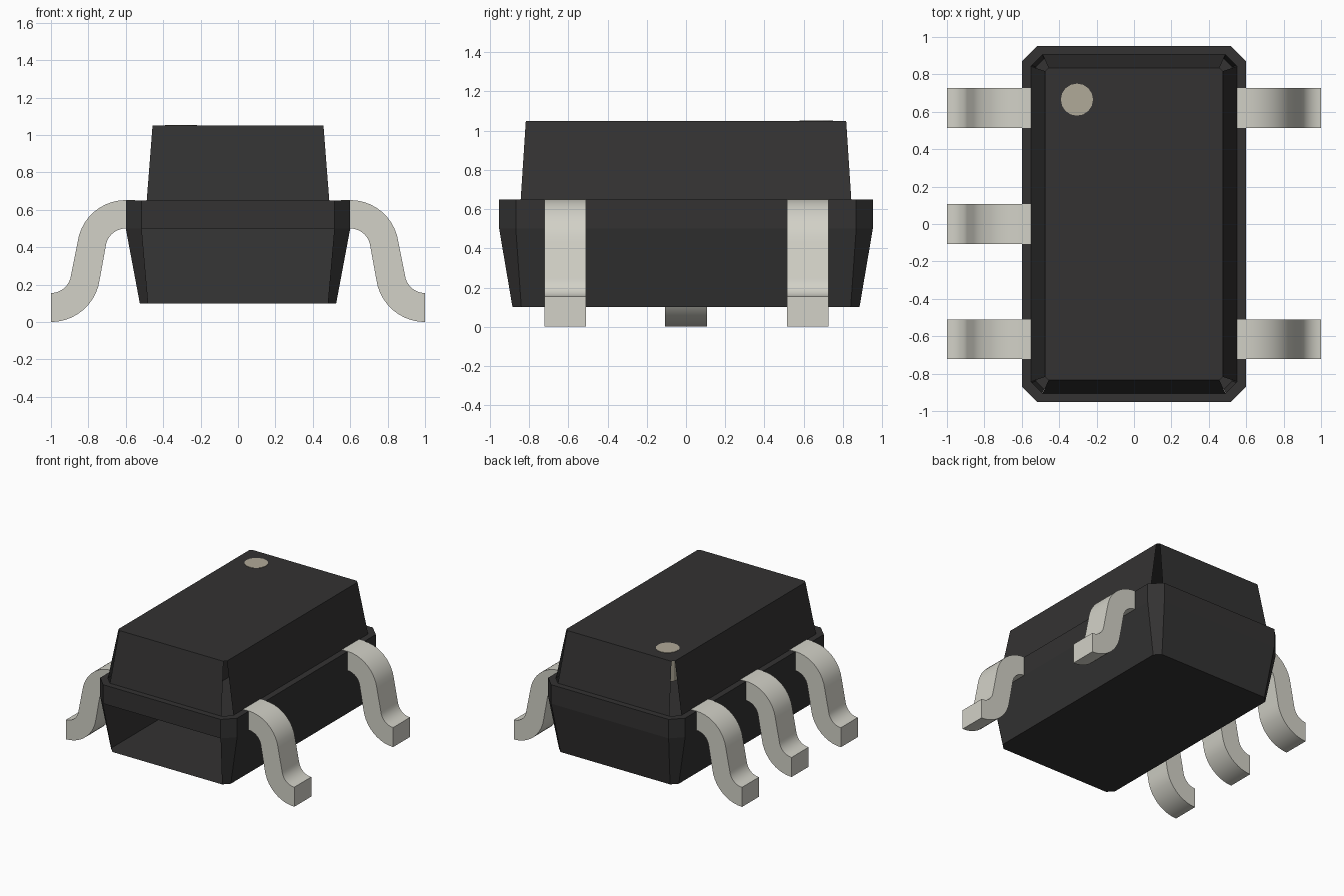
import bpy, bmesh, math

if "Cube" in bpy.data.objects:
    bpy.data.objects.remove(bpy.data.objects["Cube"], do_unlink=True)


def material(name, rgb):
    m = bpy.data.materials.new(name)
    m.use_nodes = True
    m.diffuse_color = (*rgb, 1)
    bsdf = next(n for n in m.node_tree.nodes if n.type == 'BSDF_PRINCIPLED')
    bsdf.inputs["Base Color"].default_value = (*rgb, 1)
    bsdf.inputs["Roughness"].default_value = 0.6
    return m


black = material("black plastic", (0.033, 0.032, 0.032))
metal = material("pale metal", (0.645, 0.638, 0.572))
tan = material("tan marking", (0.435, 0.398, 0.316))


def finish(name, bm, mat):
    bmesh.ops.recalc_face_normals(bm, faces=bm.faces)
    me = bpy.data.meshes.new(name)
    bm.to_mesh(me)
    bm.free()
    me.materials.append(mat)
    ob = bpy.data.objects.new(name, me)
    bpy.context.collection.objects.link(ob)
    return ob


def chamfered_ring(bm, z, x, y, c):
    pts = [(x, -y + c), (x, y - c), (x - c, y), (-x + c, y),
           (-x, y - c), (-x, -y + c), (-x + c, -y), (x - c, -y)]
    return [bm.verts.new((px, py, z)) for px, py in pts]


# Body: stacked chamfered rectangles (height, half width, half depth, chamfer)
bm = bmesh.new()
levels = [(0.10, 0.525, 0.885, 0.045), (0.50, 0.60, 0.953, 0.085),
          (0.65, 0.60, 0.953, 0.085), (0.65, 0.55, 0.905, 0.062),
          (1.05, 0.475, 0.835, 0.018)]
rings = [chamfered_ring(bm, *lv) for lv in levels]
bm.faces.new(rings[0][::-1])
bm.faces.new(rings[-1])
for a, b in zip(rings, rings[1:]):
    for i in range(8):
        j = (i + 1) % 8
        bm.faces.new((a[i], a[j], b[j], b[i]))
bmesh.ops.recalc_face_normals(bm, faces=bm.faces)
# Open panels: lower front wall and the upper corner chamfers
open_faces = []
for f in bm.faces:
    n, c = f.normal, f.calc_center_median()
    lower_front = n.y < -0.9 and c.z < 0.5
    upper_corner = c.z > 0.7 and abs(n.x) > 0.3 and abs(n.y) > 0.3
    if lower_front or upper_corner:
        open_faces.append(f)
bmesh.ops.delete(bm, geom=open_faces, context='FACES')
finish("body", bm, black)

# Orientation dot, a short plug sunk into the top
bm = bmesh.new()
bmesh.ops.create_cone(bm, cap_ends=True, segments=16, radius1=0.086,
                      radius2=0.086, depth=0.232)
bmesh.ops.translate(bm, vec=(-0.305, 0.665, 0.937), verts=bm.verts)
finish("orientation_dot", bm, tan)


def arc(cx, cz, r, start, end, steps=10):
    angles = [math.radians(start + (end - start) * i / steps)
              for i in range(steps + 1)]
    return [(cx + r * math.cos(t), cz + r * math.sin(t)) for t in angles]


# Lead profile: upper bend outwards and down, lower bend into the foot
outer_side = ([(0.55, 0.652)] + arc(0.60, 0.392, 0.26, 90, 8)
              + arc(1.0, 0.263, 0.108, 188, 270))
inner_side = (arc(1.0, 0.263, 0.263, 270, 188)
              + arc(0.60, 0.392, 0.108, 8, 90) + [(0.55, 0.50)])


def lead(name, side, y, width=0.212):
    bm = bmesh.new()
    strips = []
    # Matching points along both sides, at each end of the width
    for yy in (y - width / 2, y + width / 2):
        top = [bm.verts.new((side * px, yy, pz)) for px, pz in outer_side]
        low = [bm.verts.new((side * px, yy, pz)) for px, pz in inner_side[::-1]]
        strips.append((top, low))
    (t0, l0), (t1, l1) = strips
    for i in range(len(t0) - 1):
        for p, q in ((t0, t1), (t1, l1), (l1, l0), (l0, t0)):
            bm.faces.new((p[i], q[i], q[i + 1], p[i + 1]))
    for i in (0, -1):
        bm.faces.new((t0[i], t1[i], l1[i], l0[i]))
    ob = finish(name, bm, metal)
    bpy.ops.object.select_all(action='DESELECT')
    ob.select_set(True)
    bpy.context.view_layer.objects.active = ob
    bpy.ops.object.shade_smooth_by_angle(angle=math.radians(35))


# Two leads on the left side, three on the right
for label, side, rows in (("left", 1, ("front", "back")),
                          ("right", -1, ("front", "middle", "back"))):
    for row in rows:
        y = {"front": -0.617, "middle": 0.0, "back": 0.62}[row]
        lead(f"{label}_{row}_lead", side, y)
